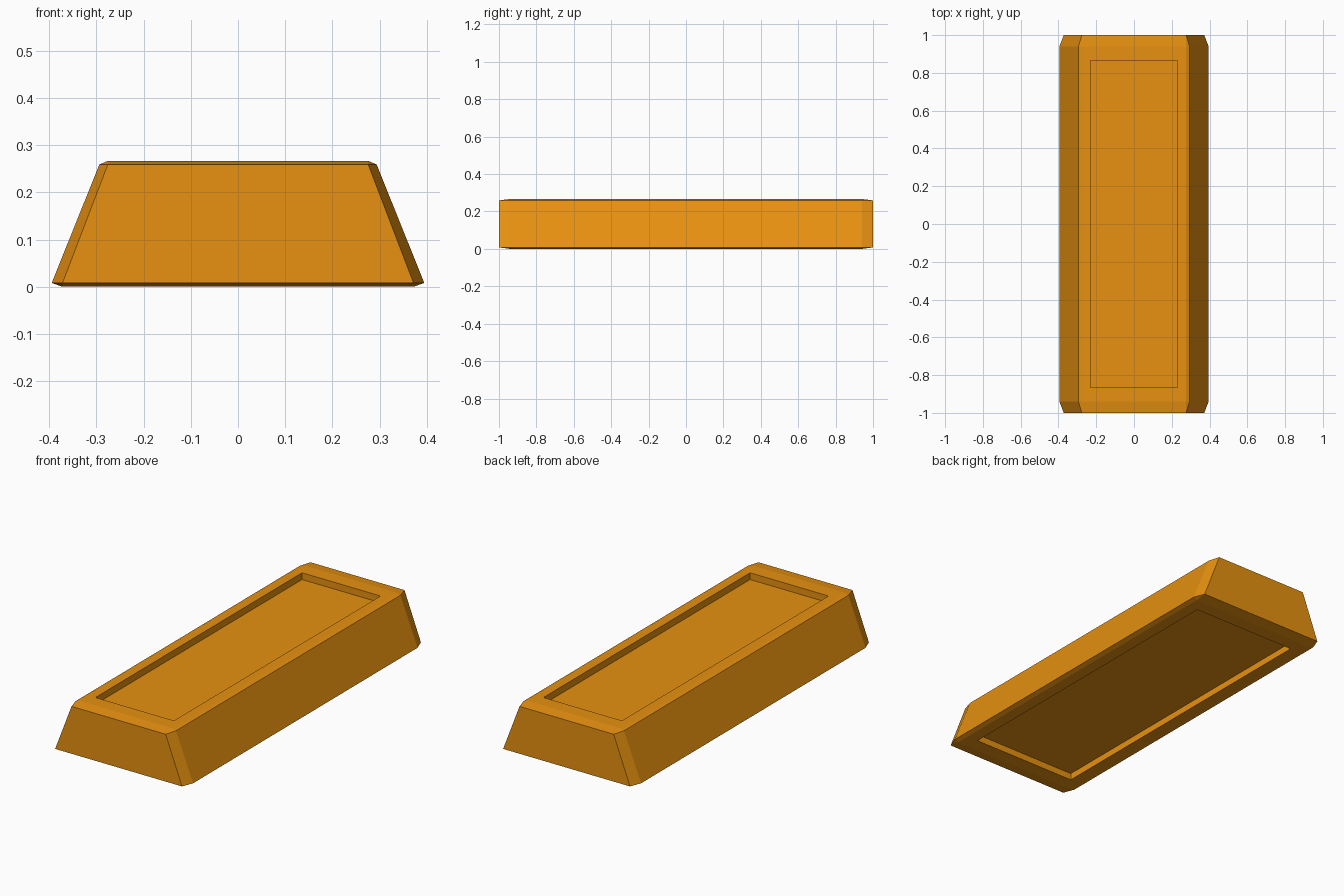
import bpy
import bmesh

if "Cube" in bpy.data.objects:
    bpy.data.objects.remove(bpy.data.objects["Cube"])

gold = bpy.data.materials.new("gold")
gold.diffuse_color = (0.80, 0.283, 0.005, 1.0)
gold.use_nodes = True
gold.node_tree.nodes["Principled BSDF"].inputs["Base Color"].default_value = gold.diffuse_color

bm = bmesh.new()
cache = {}


def vert(x, y, z):
    """Shared vertex, so repeated ring corners collapse to one point."""
    key = (round(x, 4), round(y, 4), round(z, 4))
    if key not in cache:
        cache[key] = bm.verts.new(key)
    return cache[key]


def ring(z, xo, yi, xi=None, yo=None):
    """Rectangle with clipped corners; a plain rectangle if xi, yo are left out."""
    xi = xo if xi is None else xi
    yo = yi if yo is None else yo
    pts = [(xo, -yi), (xo, yi), (xi, yo), (-xi, yo),
           (-xo, yi), (-xo, -yi), (-xi, -yo), (xi, -yo)]
    return [vert(x, y, z) for x, y in pts]


def face(verts):
    unique = list(dict.fromkeys(verts))
    if len(unique) > 2:
        bm.faces.new(unique)


# Rings from the underside panel, round the outside, to the top panel
rings = [
    ring(0.036, 0.308, 0.865),               # underside recess floor
    ring(0.0, 0.308, 0.865),                 # underside recess rim
    ring(0.0, 0.372, 0.94),                  # bottom edge
    ring(0.008, 0.395, 0.94, 0.372, 1.0),    # lower chamfer
    ring(0.259, 0.294, 0.94, 0.276, 1.0),    # upper chamfer
    ring(0.267, 0.276, 0.94),                # top edge
    ring(0.267, 0.23, 0.865),                # top recess rim
    ring(0.231, 0.23, 0.865),                # top recess floor
]
for a, b in zip(rings, rings[1:]):
    for i in range(8):
        j = (i + 1) % 8
        face([a[i], a[j], b[j], b[i]])
face(rings[0][::-1])
face(rings[-1])
bmesh.ops.recalc_face_normals(bm, faces=bm.faces[:])

# Bar with recessed top and bottom
mesh = bpy.data.meshes.new("gold_bar")
bm.to_mesh(mesh)
bm.free()
mesh.materials.append(gold)
bar = bpy.data.objects.new("gold_bar", mesh)
bpy.context.collection.objects.link(bar)
